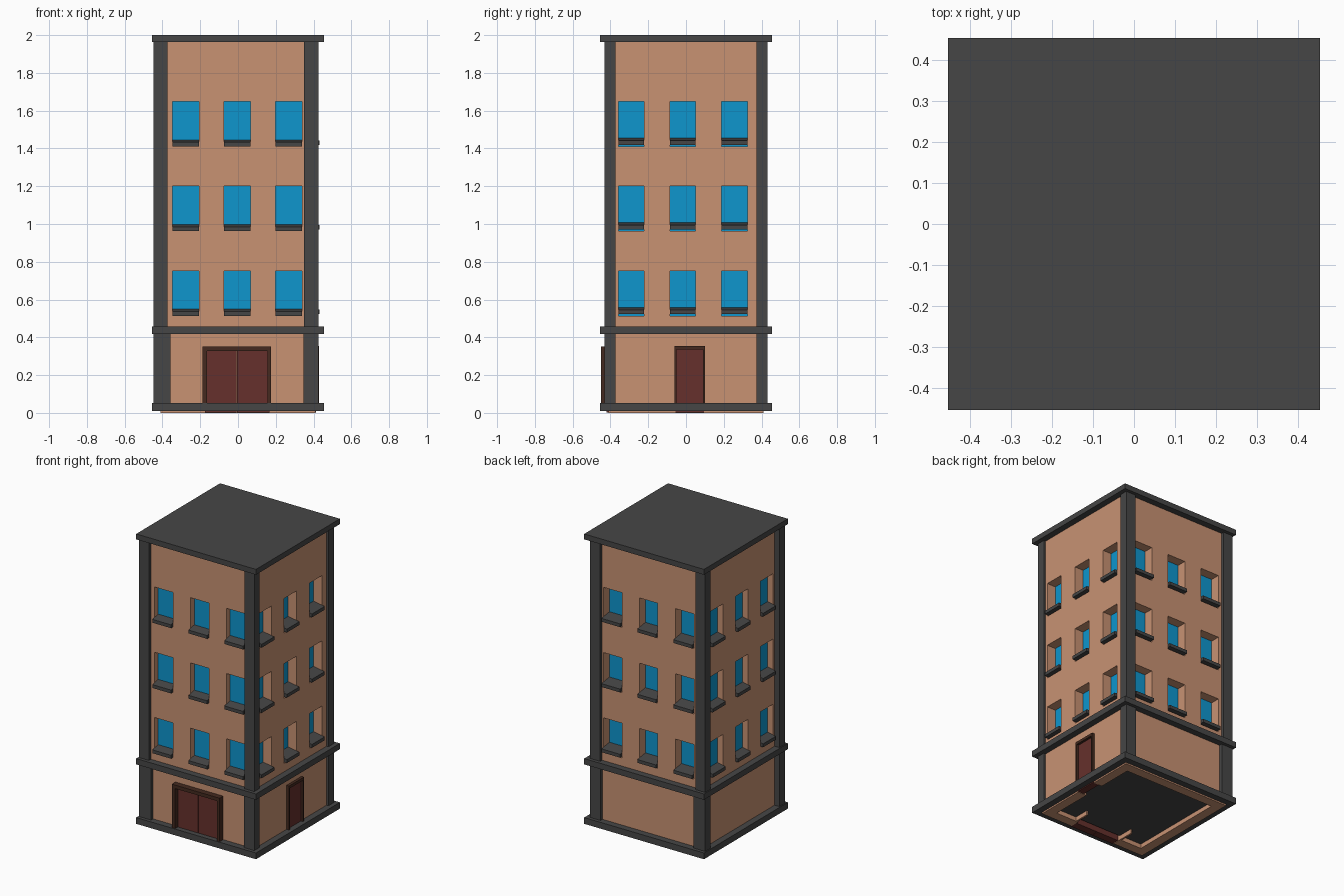
import bpy, bmesh

if "Cube" in bpy.data.objects:
    bpy.data.objects.remove(bpy.data.objects["Cube"])


def material(name, rgb):
    m = bpy.data.materials.new(name)
    m.diffuse_color = (*rgb, 1)
    m.use_nodes = True
    m.node_tree.nodes["Principled BSDF"].inputs["Base Color"].default_value = m.diffuse_color
    return m


WALL = material("tan_wall", (0.578, 0.287, 0.171))
GREY = material("dark_grey_trim", (0.061, 0.061, 0.061))
BLUE = material("blue_glass", (0.0044, 0.305, 0.617))
DOOR = material("red_brown_door", (0.133, 0.030, 0.025))
FRAME = material("dark_brown_frame", (0.058, 0.023, 0.014))


def add_box(bm, x0, x1, y0, y1, z0, z1):
    v = [bm.verts.new((x, y, z)) for z in (z0, z1)
         for x, y in ((x0, y0), (x1, y0), (x1, y1), (x0, y1))]
    for f in ((3, 2, 1, 0), (4, 5, 6, 7), (0, 1, 5, 4),
              (1, 2, 6, 5), (2, 3, 7, 6), (3, 0, 4, 7)):
        bm.faces.new([v[i] for i in f])
    return v


def finish(name, bm, mat):
    bmesh.ops.recalc_face_normals(bm, faces=bm.faces)
    me = bpy.data.meshes.new(name)
    bm.to_mesh(me)
    bm.free()
    ob = bpy.data.objects.new(name, me)
    bpy.context.collection.objects.link(ob)
    if mat:
        me.materials.append(mat)
    return ob


def boxes(name, mat, *dims):
    bm = bmesh.new()
    for d in dims:
        add_box(bm, *d)
    return finish(name, bm, mat)


def cut(target, dims):
    cutter = boxes("cutter", target.data.materials[0], *dims)
    cutter.hide_render = True
    mod = target.modifiers.new("cut", "BOOLEAN")
    mod.operation, mod.solver, mod.object = "DIFFERENCE", "EXACT", cutter
    bpy.context.view_layer.objects.active = target
    bpy.ops.object.modifier_apply(modifier=mod.name)
    bpy.data.objects.remove(cutter)


W = 0.411      # outer wall half width
IN = 0.345     # inner wall half width
E = 0.455      # trim half width
ROWS = (0.752, 1.2, 1.648)                                  # window tops
X_COLS = ((-0.348, -0.207), (-0.073, 0.067), (0.199, 0.34))
Y_COLS = ((-0.358, -0.222), (-0.086, 0.05), (0.187, 0.325))
# side: axis, direction, glass distance, sill bottom below the window top
SIDES = {"front": ("y", -1, 0.37, 0.238), "back": ("y", 1, 0.345, 0.229),
         "left": ("x", -1, 0.37, 0.238), "right": ("x", 1, 0.345, 0.229)}


def oriented(axis, sgn, a0, a1, d0, d1, z0, z1):
    """Box on a side: a = along the wall, d = distance out from the centre."""
    lo, hi = sorted((sgn * d0, sgn * d1))
    return (a0, a1, lo, hi, z0, z1) if axis == "y" else (lo, hi, a0, a1, z0, z1)


# hollow walls with window and door openings
walls = boxes("walls", WALL, (-W, W, -W, W, 0, 1.97))
cut(walls, [(-IN, IN, -IN, IN, -0.1, 1.95)])
for ax, cols in (("y", X_COLS), ("x", Y_COLS)):
    cut(walls, [oriented(ax, s, *c, 0.33, 0.5, t - 0.238, t)
                for s in (-1, 1) for c in cols for t in ROWS])
cut(walls, [(-0.175, 0.168, -0.5, -0.33, -0.1, 0.34),
            (0.33, 0.5, -0.055, 0.096, -0.1, 0.345)])

# glass panes and sloped sills
for side, (ax, s, g, drop) in SIDES.items():
    cols = X_COLS if ax == "y" else Y_COLS
    boxes(side + "_glass", BLUE,
          *[oriented(ax, s, *c, g - 0.009, g, t - 0.238, t) for c in cols for t in ROWS])
    bm = bmesh.new()
    for c in cols:
        for t in ROWS:
            vs = add_box(bm, *oriented(ax, s, *c, g, 0.431, t - drop, t - drop + 0.023))
            for v in vs[4:]:
                if abs(v.co.y if ax == "y" else v.co.x) < 0.4:
                    v.co.z += 0.013
    finish(side + "_sills", bm, GREY)

# corner pillars, slightly wider on the ground floor
for name, z0, z1, xl, xr in (("lower_pillars", 0.04, 0.43, -0.358, 0.347),
                             ("upper_pillars", 0.44, 1.97, -0.374, 0.35)):
    boxes(name, GREY, *[(*xs, *ys, z0, z1) for xs in ((-0.448, xl), (xr, 0.426))
                        for ys in ((-0.432, -0.374), (0.374, 0.432))])

# roof, storey band, base trim and floor
boxes("roof", GREY, (-E, E, -E, E, 1.963, 2.0))
for name, z0, z1 in (("storey_band", 0.418, 0.458), ("base_trim", 0.01, 0.053)):
    boxes(name, GREY, (-E, E, -E, -0.4, z0, z1), (-E, E, 0.4, E, z0, z1),
          (-E, -0.4, -0.4, 0.4, z0, z1), (0.4, E, -0.4, 0.4, z0, z1))
boxes("floor", GREY, (-0.35, 0.35, -0.35, 0.35, 0.03, 0.05))
boxes("entrance_jambs", WALL, *[(x, x + 0.012, -0.36, -0.24, 0, 0.04) for x in (-0.187, 0.175)])

# front double door
boxes("front_door_leaves", DOOR, (-0.175, -0.008, -0.42, -0.366, 0.003, 0.34),
      (-0.006, 0.168, -0.42, -0.366, 0.003, 0.34))
boxes("front_door_frame", FRAME, (-0.187, -0.163, -0.45, -0.37, 0.04, 0.352),
      (0.157, 0.175, -0.45, -0.37, 0.04, 0.352),
      (-0.163, 0.157, -0.45, -0.37, 0.328, 0.352))

# right side door
boxes("side_door_leaf", DOOR, (0.366, 0.414, -0.055, 0.096, 0.003, 0.345))
boxes("side_door_frame", FRAME, (0.37, 0.43, -0.06, -0.049, 0.04, 0.355),
      (0.37, 0.43, 0.09, 0.101, 0.04, 0.355),
      (0.37, 0.43, -0.049, 0.09, 0.336, 0.355))
